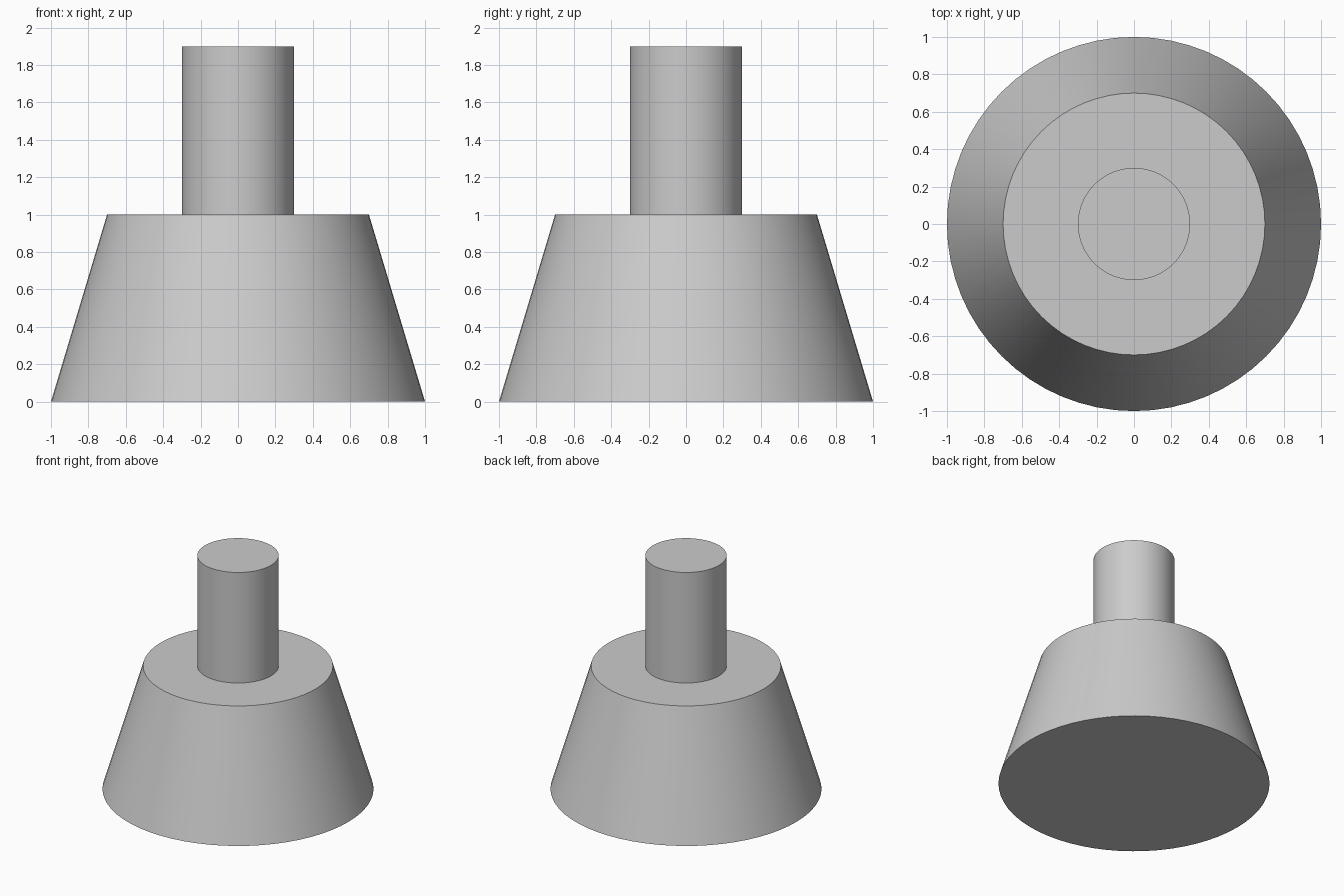
import bpy
import math

SIDES = 64

cube = bpy.data.objects.get("Cube")
if cube:
    bpy.data.objects.remove(cube, do_unlink=True)

# Single plain grey
grey = bpy.data.materials.new("plain grey")
grey.use_nodes = True
colour = (0.6, 0.6, 0.6, 1)
grey.diffuse_color = colour
grey.node_tree.nodes["Principled BSDF"].inputs["Base Color"].default_value = colour


def frustum(name, bottom_radius, top_radius, bottom, top):
    """Upright round part between two heights, smooth sides and sharp rims."""
    bpy.ops.mesh.primitive_cone_add(
        vertices=SIDES, radius1=bottom_radius, radius2=top_radius,
        depth=top - bottom, location=(0, 0, (bottom + top) / 2))
    part = bpy.context.object
    part.name = part.data.name = name
    part.data.materials.append(grey)
    bpy.ops.object.shade_smooth_by_angle(angle=math.radians(30))
    return part


# Tapered base and the straight post standing on it
frustum("tapered_base", 1.0, 0.7, 0.0, 1.0)
frustum("post", 0.3, 0.3, 1.0, 1.9)
